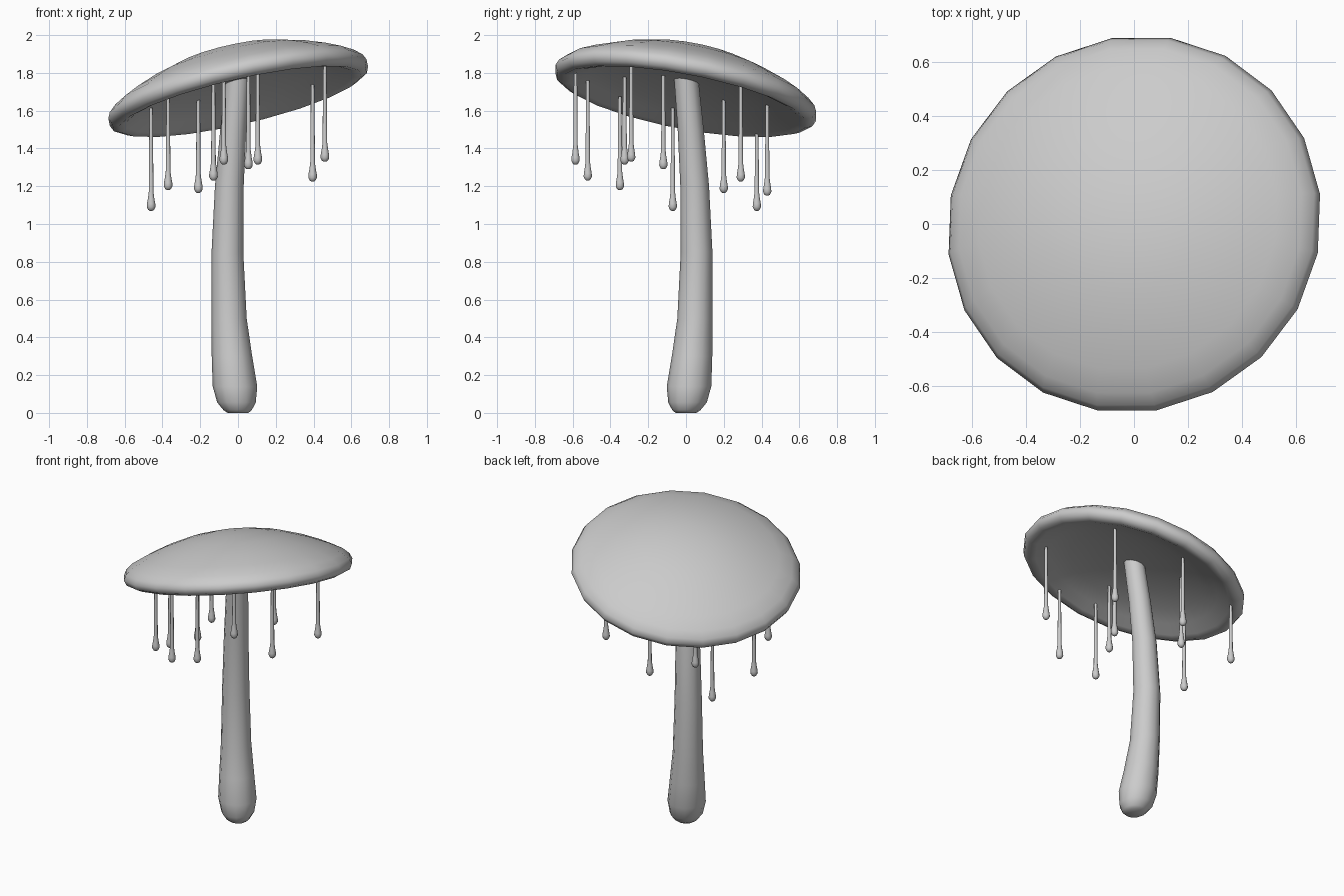
import bpy, bmesh, math
from mathutils import Vector, Matrix

if "Cube" in bpy.data.objects:
    bpy.data.objects.remove(bpy.data.objects["Cube"])


def lathe(name, rings, sides, phase=0.0, matrix=None, sharp=60):
    """rings: (centre x, centre y, z, radius); radius 0 makes a pole."""
    bm = bmesh.new()
    loops = []
    for cx, cy, z, r in rings:
        if r == 0:
            loops.append([bm.verts.new((cx, cy, z))])
            continue
        loops.append([bm.verts.new((cx + r * math.cos(phase + math.tau * i / sides),
                                    cy + r * math.sin(phase + math.tau * i / sides), z))
                      for i in range(sides)])
    for a, b in zip(loops, loops[1:]):
        for i in range(sides):
            j = (i + 1) % sides
            quad = [a[i % len(a)], a[j % len(a)], b[j % len(b)], b[i % len(b)]]
            bm.faces.new(list(dict.fromkeys(quad)))
    for end in (loops[0], loops[-1]):
        if len(end) > 1:
            bm.faces.new(end)
    bmesh.ops.recalc_face_normals(bm, faces=bm.faces)
    if matrix:
        bm.transform(matrix)
    mesh = bpy.data.meshes.new(name)
    bm.to_mesh(mesh)
    bm.free()
    obj = bpy.data.objects.new(name, mesh)
    bpy.context.collection.objects.link(obj)
    bpy.ops.object.select_all(action='DESELECT')
    obj.select_set(True)
    bpy.context.view_layer.objects.active = obj
    bpy.ops.object.shade_smooth_by_angle(angle=math.radians(sharp))
    return obj


# stem: bends diagonally, (z, sideways shift, radius)
stem = [(0, 0, .055), (.015, -.002, .075), (.055, -.008, .102), (.14, -.016, .118),
        (.3, -.032, .107), (.5, -.047, .093), (.85, -.056, .084), (1.2, -.046, .076),
        (1.5, -.025, .069), (1.78, 0, .064)]
lathe("stem", [(s, -s, z, r) for z, s, r in stem], 12)

# cap: shallow tilted dome with rounded rim and hollow underside
cap = [(0, .236), (.15, .228), (.3, .201), (.45, .154), (.57, .105), (.655, .063),
       (.695, .027), (.71, -.005), (.695, -.038), (.66, -.054), (.62, -.043),
       (.54, -.01), (.42, .02), (.25, .043), (0, .055)]
normal = Vector((-.23, .19, 1)).normalized()
tilt = Vector((0, 0, 1)).rotation_difference(normal).to_matrix().to_4x4()
lathe("cap", [(0, 0, h, r) for r, h in cap], 20, math.radians(8),
      Matrix.Translation((0, 0, 1.70)) @ tilt, 80)

# hanging drips: (x, y, bottom z, top z)
drips = [(-.46, -.07, 1.07, 1.615), (-.37, -.35, 1.18, 1.675), (-.21, .20, 1.165, 1.665),
         (-.13, -.52, 1.23, 1.765), (-.075, -.325, 1.315, 1.79), (.055, -.12, 1.29, 1.785),
         (.105, -.585, 1.315, 1.815), (.395, .29, 1.225, 1.755), (.46, -.29, 1.33, 1.855),
         (-.46, .375, 1.07, 1.5), (-.03, .43, 1.15, 1.65)]
bead = [(0, .008), (.006, .016), (.02, .023), (.038, .022), (.065, .017), (.1, .0125)]
for n, (x, y, low, top) in enumerate(drips, 1):
    rings = [(x, y, low + h, r) for h, r in bead] + [(x, y, top, .009)]
    lathe(f"drip_{n}", rings, 10)
